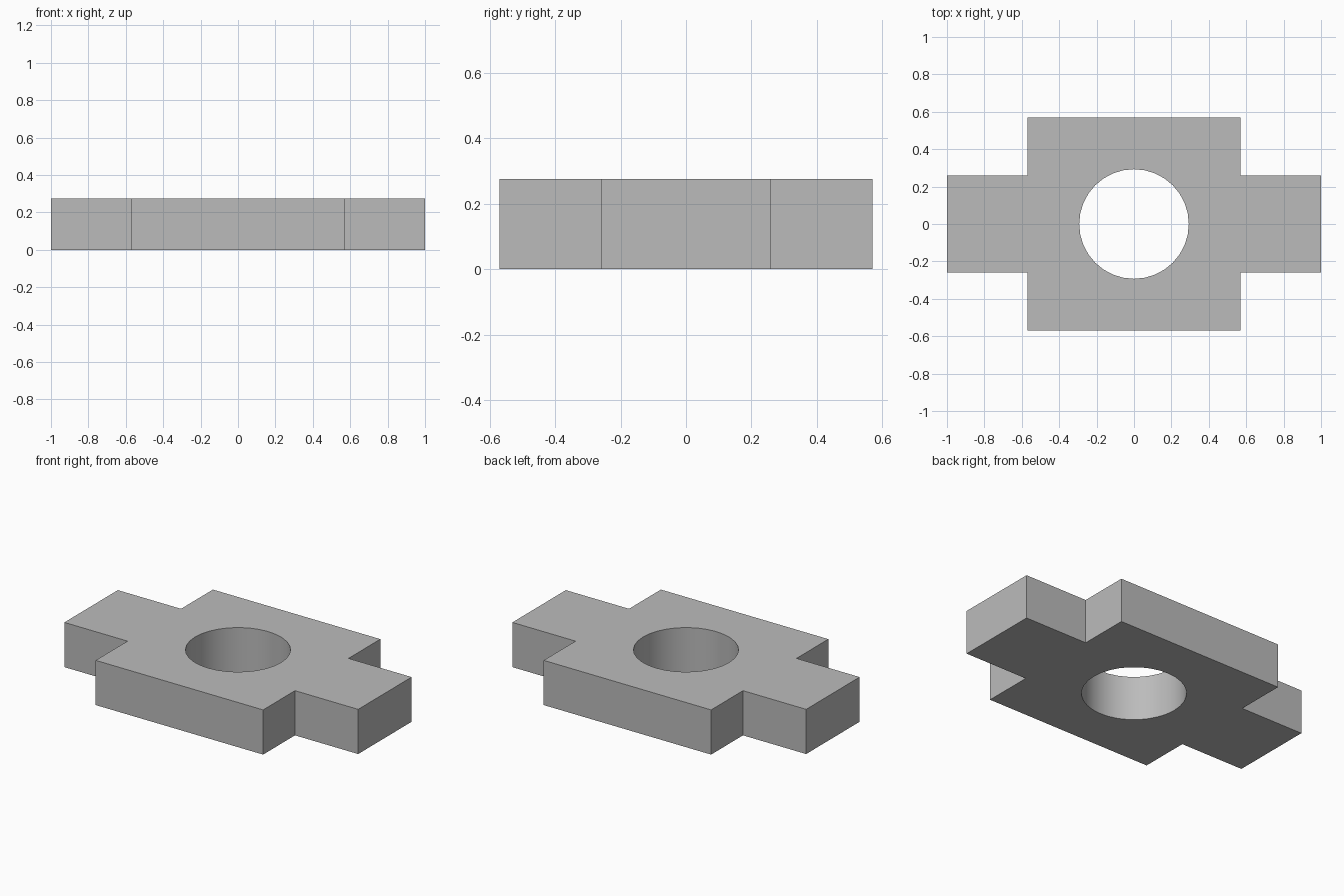
import bpy
import bmesh

cube = bpy.data.objects.get("Cube")
if cube:
    bpy.data.objects.remove(cube, do_unlink=True)

HEIGHT = 0.275
BODY = 0.57       # half width of the square body
TAB = 0.26        # half width of the side tabs
HOLE_RADIUS = 0.293

# Single plain grey
grey = bpy.data.materials.new("plain grey")
grey.use_nodes = True
colour = (0.5, 0.5, 0.5, 1)
grey.diffuse_color = colour
grey.node_tree.nodes["Principled BSDF"].inputs["Base Color"].default_value = colour

# Cross-shaped plate: one quarter outline, turned round to the other half
half = [(1, -TAB), (1, TAB), (BODY, TAB), (BODY, BODY), (-BODY, BODY), (-BODY, TAB)]
outline = half + [(-x, -y) for x, y in half]
bm = bmesh.new()
base = bm.faces.new([bm.verts.new((x, y, 0)) for x, y in outline])
extruded = bmesh.ops.extrude_face_region(bm, geom=[base])["geom"]
top = [v for v in extruded if isinstance(v, bmesh.types.BMVert)]
bmesh.ops.translate(bm, verts=top, vec=(0, 0, HEIGHT))
bmesh.ops.recalc_face_normals(bm, faces=bm.faces)
mesh = bpy.data.meshes.new("cross_plate")
bm.to_mesh(mesh)
bm.free()
mesh.materials.append(grey)
plate = bpy.data.objects.new("cross_plate", mesh)
bpy.context.collection.objects.link(plate)

# Round through hole
bpy.ops.mesh.primitive_cylinder_add(vertices=32, radius=HOLE_RADIUS, depth=1,
                                    location=(0, 0, HEIGHT / 2))
cutter = bpy.context.object
cutter.name = "hole_cutter"
cutter.hide_render = True
cutter.data.materials.append(grey)
cut = plate.modifiers.new("hole", 'BOOLEAN')
cut.operation = 'DIFFERENCE'
cut.solver = 'EXACT'
cut.object = cutter

# Apply the cut, then smooth the hole wall while keeping the edges sharp
bpy.ops.object.select_all(action='DESELECT')
plate.select_set(True)
bpy.context.view_layer.objects.active = plate
bpy.ops.object.modifier_apply(modifier=cut.name)
bpy.data.objects.remove(cutter, do_unlink=True)
bpy.ops.object.shade_smooth_by_angle()
